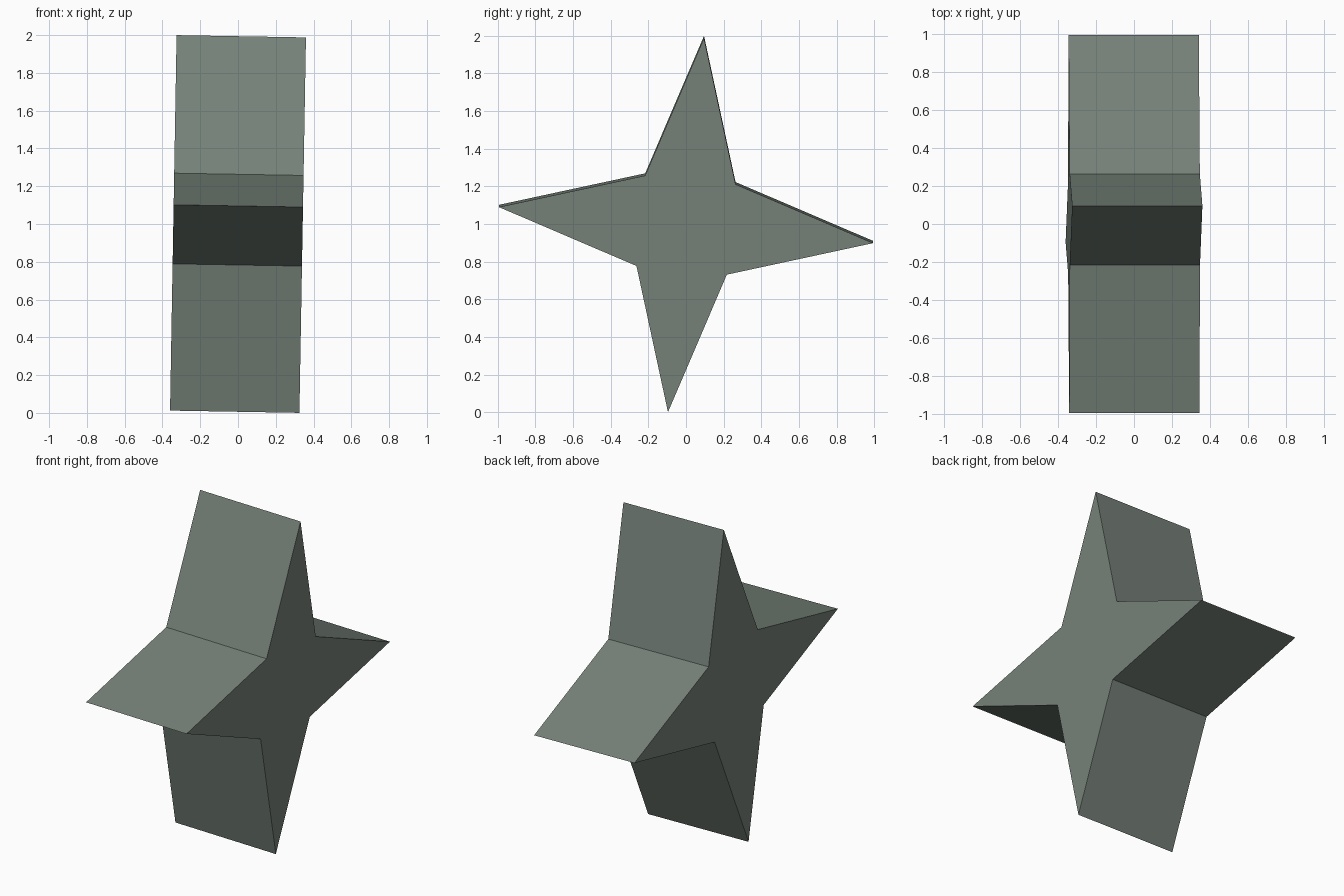
import bpy, bmesh, math
from mathutils import Matrix

if "Cube" in bpy.data.objects:
    bpy.data.objects.remove(bpy.data.objects["Cube"])

OUTER, INNER, HALF = 0.9985, 0.341, 0.3425
POINTS = 4
ROLL, TILT = math.radians(5.5), math.radians(1.0)

# Four-pointed star profile in the YZ plane, extruded along X
bm = bmesh.new()
ring = []
for i in range(POINTS * 2):
    r = INNER if i % 2 else OUTER
    a = math.pi / 2 - ROLL + i * math.pi / POINTS
    ring.append(bm.verts.new((-HALF, r * math.cos(a), r * math.sin(a))))
face = bm.faces.new(ring)
ext = bmesh.ops.extrude_face_region(bm, geom=[face], use_keep_orig=True)
moved = [g for g in ext["geom"] if isinstance(g, bmesh.types.BMVert)]
bmesh.ops.translate(bm, verts=moved, vec=(2 * HALF, 0, 0))
bmesh.ops.recalc_face_normals(bm, faces=bm.faces)

# Slight sideways lean, then lift onto the ground
bm.transform(Matrix.Translation((0, 0, 1)) @ Matrix.Rotation(TILT, 4, 'Y'))

mesh = bpy.data.meshes.new("star_block")
bm.to_mesh(mesh)
bm.free()

mat = bpy.data.materials.new("grey_green")
mat.diffuse_color = (0.18, 0.22, 0.19, 1)
mat.use_nodes = True
mat.node_tree.nodes["Principled BSDF"].inputs["Base Color"].default_value = mat.diffuse_color
mesh.materials.append(mat)
bpy.context.collection.objects.link(bpy.data.objects.new("star_block", mesh))
